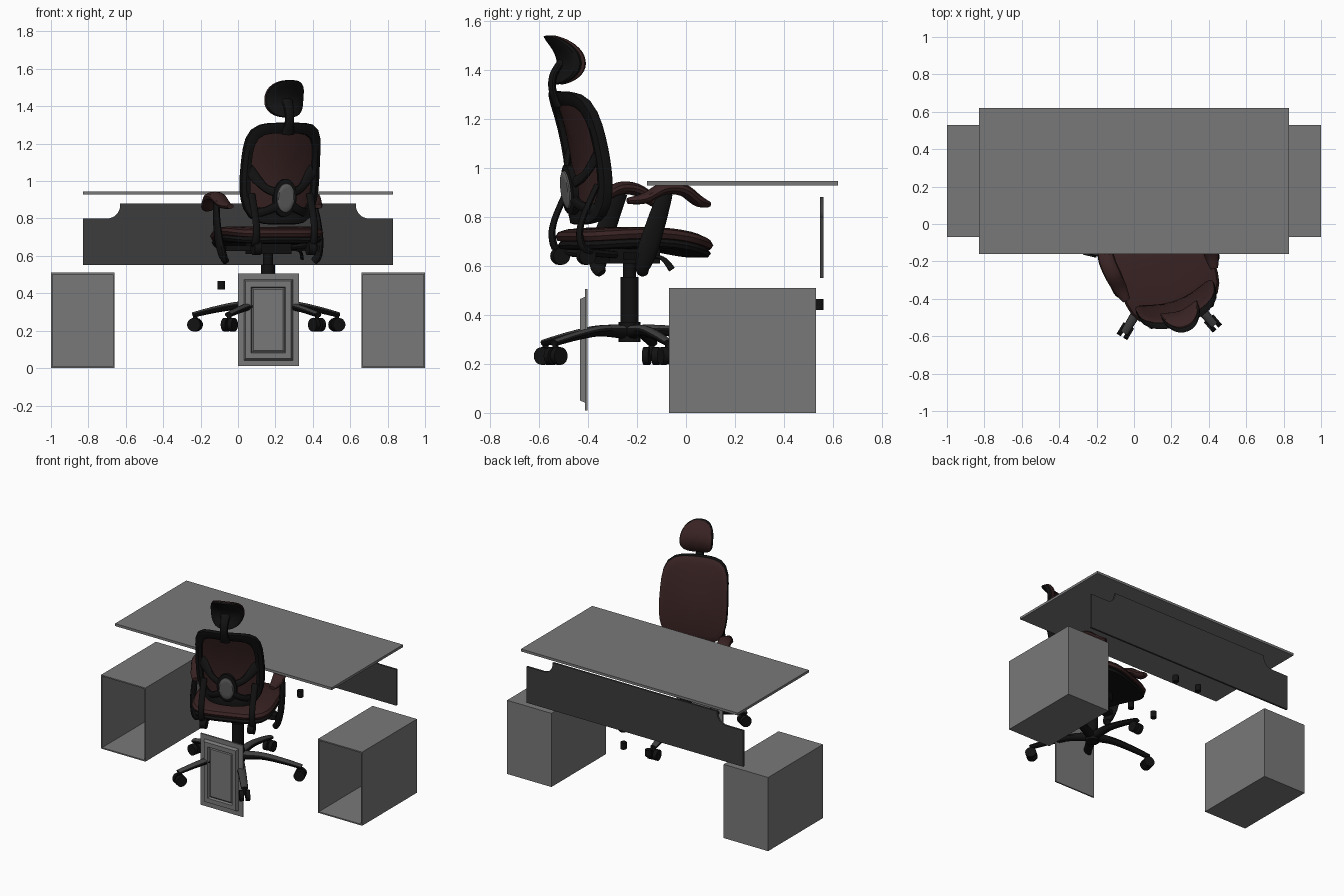
import bpy, bmesh, math
from mathutils import Matrix, Vector

cube = bpy.data.objects.get("Cube")
if cube:
    bpy.data.objects.remove(cube)


def material(name, r, g, b):
    m = bpy.data.materials.new(name)
    m.use_nodes = True
    m.diffuse_color = (r, g, b, 1)
    m.node_tree.nodes["Principled BSDF"].inputs["Base Color"].default_value = (r, g, b, 1)
    return m


GREY = material("desk grey", .19, .19, .19)
CHARCOAL = material("panel charcoal", .045, .045, .045)
BLACK = material("black plastic", .006, .006, .006)
DARK = material("base dark grey", .05, .05, .05)
MAROON = material("maroon fabric", .04, .016, .016)
SILVER = material("lumbar grey", .12, .12, .12)

CHAIR = Matrix.Translation((.16, -.23, 0)) @ Matrix.Rotation(math.radians(20), 4, 'Z')
WORLD = Matrix.Identity(4)


def finish(name, bm, mat, frame=WORLD):
    bmesh.ops.remove_doubles(bm, verts=bm.verts, dist=1e-5)
    bmesh.ops.recalc_face_normals(bm, faces=bm.faces)
    me = bpy.data.meshes.new(name)
    bm.to_mesh(me)
    bm.free()
    me.materials.append(mat)
    ob = bpy.data.objects.new(name, me)
    ob.matrix_world = frame
    bpy.context.collection.objects.link(ob)
    return ob


def box_bm(lo, hi):
    bm = bmesh.new()
    lo, hi = Vector(lo), Vector(hi)
    size = hi - lo
    bmesh.ops.create_cube(bm, size=1, matrix=Matrix.Translation((lo + hi) / 2) @ Matrix.Diagonal((*size, 1)))
    return bm


def front_face(bm):
    bm.faces.ensure_lookup_table()
    return min(bm.faces, key=lambda f: f.calc_center_median().y)


def cylinder(name, mat, loc, r, depth, frame=WORLD, axis='Z'):
    bm = bmesh.new()
    turn = {'Z': WORLD, 'Y': Matrix.Rotation(math.pi / 2, 4, 'X'), 'X': Matrix.Rotation(math.pi / 2, 4, 'Y')}[axis]
    bmesh.ops.create_cone(bm, cap_ends=True, segments=20, radius1=r, radius2=r, depth=depth,
                          matrix=Matrix.Translation(loc) @ turn)
    return finish(name, bm, mat, frame)


def bridge(bm, rings, wrap=False):
    pairs = list(zip(rings, rings[1:])) + ([(rings[-1], rings[0])] if wrap else [])
    for p, q in pairs:
        for i in range(len(p)):
            j = (i + 1) % len(p)
            bm.faces.new((p[i], p[j], q[j], q[i]))


def pad(name, mat, shape, back, profile, wrap=False, power=4, seg=40):
    """Rounded-square shell: profile lists (radius, depth along back)."""
    bm = bmesh.new()
    rings = []
    for r, d in profile:
        ring = []
        for i in range(seg):
            t = 2 * math.pi * i / seg
            c, s = math.cos(t), math.sin(t)
            k = r / (abs(c) ** power + abs(s) ** power) ** (1 / power)
            ring.append(bm.verts.new(Vector(shape(c * k, s * k)) + Vector(back) * d))
        rings.append(ring)
    bridge(bm, rings, wrap)
    return finish(name, bm, mat, CHAIR)


def cushion(t):
    return [(0, 0), (.3, 0), (.6, 0), (.85, .06 * t), (.96, .2 * t), (1, .5 * t),
            (.97, .85 * t), (.85, t), (.6, t), (.3, t), (0, t)]


def sweep(name, mat, pts, sizes, side=(1, 0, 0), frame=CHAIR, steps=5, seg=12):
    """Oval tube through points; sizes are (half width, half height)."""
    pts = [Vector(p) for p in pts]
    n = len(pts)
    path, dims = [], []
    for i in range(n - 1):
        a, b, c, d = pts[max(i - 1, 0)], pts[i], pts[i + 1], pts[min(i + 2, n - 1)]
        for k in range(steps + (i == n - 2)):
            t = k / steps
            path.append(.5 * (2 * b + (c - a) * t + (2 * a - 5 * b + 4 * c - d) * t ** 2
                              + (3 * b - a - 3 * c + d) * t ** 3))
            dims.append(Vector(sizes[i]).lerp(Vector(sizes[i + 1]), t))
    bm = bmesh.new()
    rings = []
    for i, (p, (w, h)) in enumerate(zip(path, dims)):
        t = (path[min(i + 1, len(path) - 1)] - path[max(i - 1, 0)]).normalized()
        s = Vector(side)
        s = (s - t * s.dot(t)).normalized()
        u = t.cross(s)
        rings.append([bm.verts.new(p + s * w * math.cos(2 * math.pi * k / seg)
                                   + u * h * math.sin(2 * math.pi * k / seg)) for k in range(seg)])
    bridge(bm, rings)
    bm.faces.new(rings[0])
    bm.faces.new(rings[-1])
    return finish(name, bm, mat, frame)


# Desk top
finish("desk_top", box_bm((-.83, -.16, .928), (.83, .62, .945)), GREY)

# Modesty panel with scooped upper corners
arc = [(.7 + .07 * math.cos(t), .87 + .07 * math.sin(t))
       for t in (math.pi * (1.5 - .5 * i / 8) for i in range(9))]
half = [(.83, .55), (.83, .80)] + arc + [(.63, .88)]
bm = bmesh.new()
outline = half + [(-x, z) for x, z in reversed(half)]
face = bm.faces.new([bm.verts.new((x, .547, z)) for x, z in outline])
new = bmesh.ops.extrude_face_region(bm, geom=[face])["geom"]
bmesh.ops.translate(bm, vec=(0, .013, 0), verts=[v for v in new if isinstance(v, bmesh.types.BMVert)])
finish("modesty_panel", bm, CHARCOAL)

# Open-fronted pedestals
for side, x in (("left", .66), ("right", -1)):
    bm = box_bm((x, -.07, 0), (x + .34, .53, .51))
    f = front_face(bm)
    bmesh.ops.inset_region(bm, faces=[f], thickness=.012)
    inner = bmesh.ops.extrude_discrete_faces(bm, faces=[f])["faces"][0]
    bmesh.ops.translate(bm, vec=(0, .585, 0), verts=inner.verts)
    finish(side + "_pedestal", bm, GREY)

# Loose door with raised moulding
bm = box_bm((0, -.412, .01), (.325, -.402, .505))
f = front_face(bm)
for width, push in ((.045, 0), (.012, -.02), (.042, 0), (.008, .015), (.012, -.006)):
    bmesh.ops.inset_region(bm, faces=[f], thickness=width)
    bmesh.ops.translate(bm, vec=(0, push, 0), verts=f.verts)
finish("pedestal_door", bm, GREY)

# Small desk feet
for x in (-.09, .10):
    for y in (.09, .54):
        cylinder("desk_foot", BLACK, (x, y, .443), .02, .045)

# Five-star base with twin-wheel casters
for k in range(5):
    arm = CHAIR @ Matrix.Rotation(math.radians(3 + 72 * k), 4, 'Z')
    leg = sweep("base_leg", BLACK, [(.02, 0, .33), (.15, 0, .335), (.28, 0, .315), (.41, 0, .285)],
                [(.032, .03), (.028, .022), (.026, .018), (.022, .014)], (0, 1, 0), arm)
    leg.data.materials.append(DARK)
    for p in leg.data.polygons:
        if p.normal.z > .6:
            p.material_index = 1
    cylinder("caster_stem", BLACK, (.40, 0, .262), .012, .05, arm)
    for y in (-.02, .02):
        cylinder("caster_wheel", BLACK, (.40, y, .232), .036, .026, arm, 'Y')

# Column and tilt mechanism
cylinder("base_hub", BLACK, (0, 0, .33), .045, .08, CHAIR)
cylinder("gas_column", BLACK, (0, 0, .46), .037, .19, CHAIR)
cylinder("gas_piston", BLACK, (0, 0, .59), .026, .09, CHAIR)
finish("tilt_mechanism", box_bm((-.09, -.12, .61), (.09, .1, .67)), BLACK, CHAIR)
finish("arm_crossbar", box_bm((-.26, -.06, .625), (.26, .0, .655)), BLACK, CHAIR)
sweep("tilt_lever", BLACK, [(.08, .05, .64), (.2, .07, .63), (.23, .1, .585)],
      [(.012, .008), (.012, .008), (.016, .008)], (0, 1, 0))


# Seat
def seat_shape(a, b):
    return .265 * a, .02 + .295 * b, .755 + .012 * a * a - .04 * max(b, 0) ** 2 - .015 * (a * a + b * b) ** 2 / 2


pad("seat_cushion", MAROON, seat_shape, (0, 0, -1), cushion(.055))
pad("seat_shell", BLACK, lambda a, b: Vector(seat_shape(a * .97, b * .97)) - Vector((0, 0, .042)),
    (0, 0, -1), cushion(.045))


# Backrest: fabric front, black frame behind
def back_shape(a, b):
    w = .22 - .045 * max(-b, 0) ** 2 - .008 * b
    return w * a, -.205 - .045 * b - .03 * b * b + .05 * a * a, 1.04 + .268 * b


def behind(a, b, d=.025):
    return Vector(back_shape(a, b)) - Vector((0, d, 0))


pad("backrest_fabric", MAROON, back_shape, (0, -1, 0), cushion(.02), power=5)
pad("backrest_frame", BLACK, lambda a, b: behind(a, b, .012), (0, -1, 0),
    [(.8, 0), (.9, 0), (1, 0), (1.015, .02), (1, .035), (.9, .04), (.8, .03)], True, 5)

# Lumbar support and braces
pad("lumbar_disc", SILVER, lambda a, b: (.05 * a, -.255 - .01 * b, .91 + .078 * b), (0, -1, 0),
    cushion(.03), power=2)
pad("lumbar_rim", BLACK, lambda a, b: (.05 * a, -.245 - .01 * b, .91 + .078 * b), (0, -1, 0),
    [(.95, 0), (1.3, 0), (1.3, .025), (.95, .03)], True, 2)
pad("lower_back_plate", BLACK, lambda a, b: behind(a * .8, -.86 + .12 * b, .02), (0, -1, 0), cushion(.025))
for s in (-1, 1):
    sweep("lumbar_brace_upper", BLACK, [(s * .05, -.26, .94), (s * .11, -.235, .97), behind(s * .85, .1)],
          [(.012, .025), (.012, .022), (.012, .035)], (0, 1, 0))
    sweep("lumbar_brace_lower", BLACK, [(s * .04, -.26, .87), (s * .1, -.235, .84), behind(s * .85, -.8)],
          [(.012, .025), (.012, .022), (.012, .03)], (0, 1, 0))
    sweep("back_support", BLACK, [(s * .165, -.2, .93), (s * .165, -.265, .79), (s * .165, -.275, .71),
                                  (s * .16, -.24, .66), (s * .1, -.1, .645)],
          [(.02, .012), (.02, .012), (.02, .014), (.022, .016), (.02, .014)])
    cylinder("support_pivot", BLACK, (s * .155, -.245, .64), .036, .04, CHAIR, 'X')

    # Armrests
    sweep("arm_pad", MAROON, [(s * .25, -.1, .865), (s * .26, -.03, .875), (s * .27, .05, .915),
                              (s * .275, .13, .91), (s * .265, .2, .865), (s * .255, .25, .85)],
          [(.02, .012), (.038, .022), (.045, .026), (.045, .026), (.042, .024), (.02, .012)])
    sweep("arm_upright", BLACK, [(s * .27, .06, .90), (s * .285, .02, .80), (s * .285, -.02, .68),
                                 (s * .27, -.04, .60), (s * .25, -.03, .57)],
          [(.016, .03), (.016, .04), (.018, .045), (.02, .035), (.018, .02)])


# Headrest and neck
def head_shape(a, b):
    return .106 * a, -.25 - .02 * b - .05 * b * b + .03 * a * a, 1.44 + .1 * b


pad("headrest_fabric", MAROON, head_shape, (0, -1, 0), cushion(.03), power=2.6)
pad("headrest_shell", BLACK, lambda a, b: Vector(head_shape(a, b)) - Vector((0, .016, 0)), (0, -1, 0),
    cushion(.04), power=2.6)
sweep("headrest_neck", BLACK, [(0, -.31, 1.25), (0, -.335, 1.32), (0, -.33, 1.38), (0, -.29, 1.44)],
      [(.035, .014), (.026, .014), (.026, .014), (.034, .014)])

# Smooth shading with crisp edges
bpy.ops.object.select_all(action='DESELECT')
for ob in bpy.context.collection.objects:
    if ob.type == 'MESH':
        ob.select_set(True)
        bpy.context.view_layer.objects.active = ob
bpy.ops.object.shade_smooth_by_angle(angle=math.radians(35))
